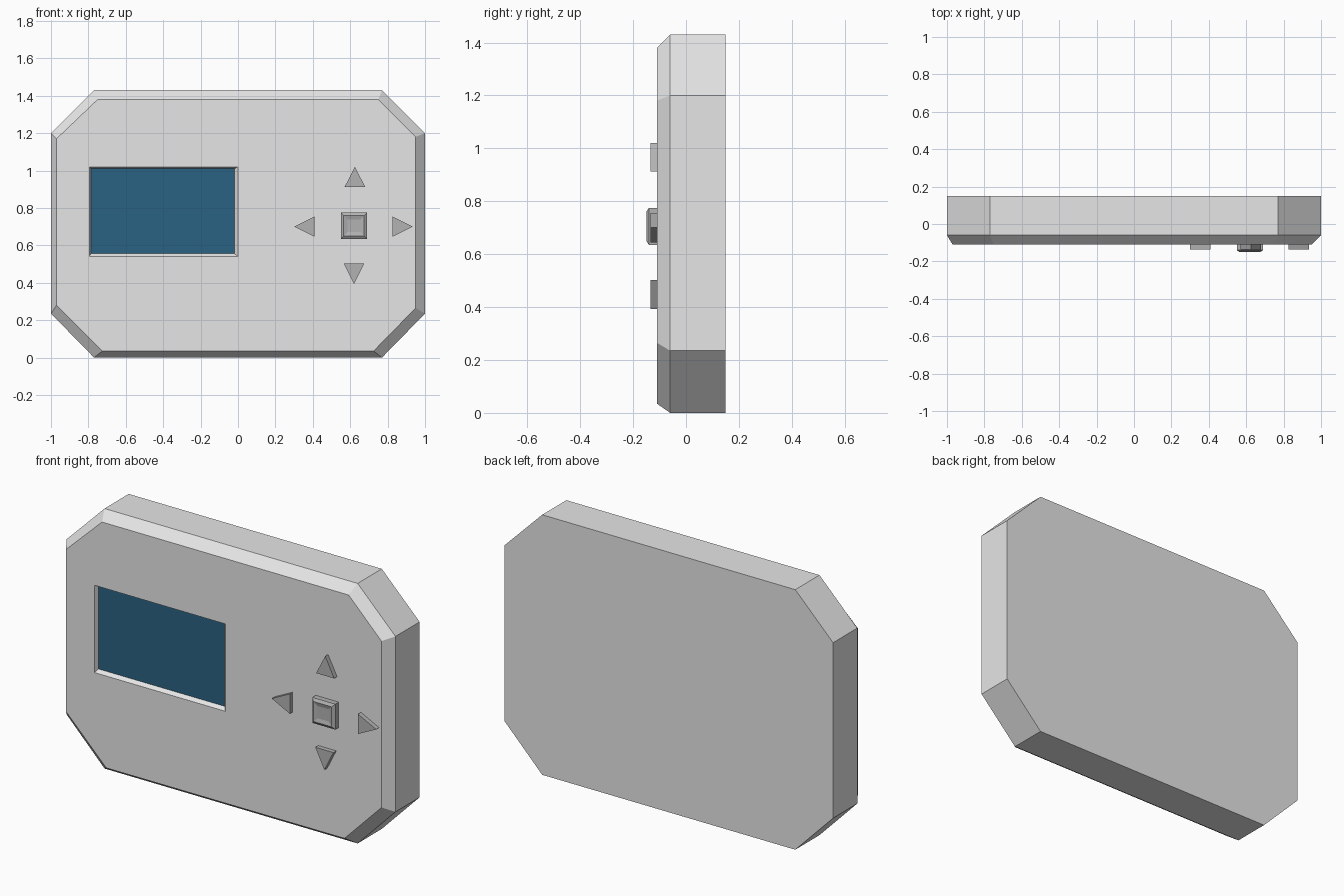
import bpy, bmesh

if "Cube" in bpy.data.objects:
    bpy.data.objects.remove(bpy.data.objects["Cube"])


def material(name, rgb):
    m = bpy.data.materials.new(name)
    m.diffuse_color = (*rgb, 1.0)
    m.use_nodes = True
    m.node_tree.nodes["Principled BSDF"].inputs["Base Color"].default_value = m.diffuse_color
    return m


BODY = material("light_grey", (0.79, 0.79, 0.79))
BUTTON = material("mid_grey", (0.45, 0.45, 0.45))
SCREEN = material("deep_blue", (0.023, 0.122, 0.223))


def finish(name, bm, mats):
    bmesh.ops.recalc_face_normals(bm, faces=bm.faces)
    mesh = bpy.data.meshes.new(name)
    bm.to_mesh(mesh)
    bm.free()
    for m in mats:
        mesh.materials.append(m)
    obj = bpy.data.objects.new(name, mesh)
    bpy.context.collection.objects.link(obj)
    return obj


def ring(bm, outline, y):
    return [bm.verts.new((x, y, z)) for x, z in outline]


def bridge(bm, a, b):
    n = len(a)
    for i in range(n):
        j = (i + 1) % n
        bm.faces.new((a[i], a[j], b[j], b[i]))


def rect(x0, x1, z0, z1):
    return [(x0, z1), (x1, z1), (x1, z0), (x0, z0)]


def square(r):
    return rect(0.62 - r, 0.62 + r, 0.705 - r, 0.705 + r)


def loft(name, rings, mat):
    bm = bmesh.new()
    loops = [ring(bm, o, y) for o, y in rings]
    for a, b in zip(loops, loops[1:]):
        bridge(bm, a, b)
    bm.faces.new(loops[0])
    bm.faces.new(loops[-1])
    return finish(name, bm, [mat])


# Housing: octagonal slab with bevelled front and a recessed screen
outer = [(-0.77, 1.43), (0.77, 1.43), (1, 1.2), (1, 0.235),
         (0.77, 0), (-0.77, 0), (-1, 0.235), (-1, 1.2)]
face = [(-0.75, 1.38), (0.75, 1.38), (0.95, 1.18), (0.95, 0.265),
        (0.725, 0.035), (-0.725, 0.035), (-0.97, 0.28), (-0.97, 1.17)]
bm = bmesh.new()
back = ring(bm, outer, 0.15)
rim = ring(bm, outer, -0.06)
f = ring(bm, face, -0.11)
bridge(bm, back, rim)
bridge(bm, rim, f)
bm.faces.new(back)
# front face split around the screen opening
h = ring(bm, rect(-0.795, 0.0, 0.54, 1.02), -0.11)
bm.faces.new((f[0], f[1], h[1], h[0]))
bm.faces.new((f[1], f[2], f[3], f[4], h[2], h[1]))
bm.faces.new((f[4], f[5], h[3], h[2]))
bm.faces.new((f[5], f[6], f[7], f[0], h[0], h[3]))
# sloped recess walls and screen
s = ring(bm, rect(-0.787, -0.018, 0.555, 1.01), -0.09)
bridge(bm, h, s)
bm.faces.new(s).material_index = 1
finish("housing_with_screen", bm, [BODY, SCREEN])

# Arrow buttons
arrows = {
    "up_button": [(0.57, 0.912), (0.68, 0.912), (0.625, 1.02)],
    "down_button": [(0.565, 0.503), (0.675, 0.503), (0.62, 0.393)],
    "left_button": [(0.30, 0.70), (0.41, 0.755), (0.41, 0.645)],
    "right_button": [(0.935, 0.70), (0.825, 0.755), (0.825, 0.645)],
}
for name, tri in arrows.items():
    loft(name, [(tri, -0.108), (tri, -0.135)], BUTTON)

# Centre button with chamfered edge and dished top
loft("centre_button", [(square(0.07), -0.108), (square(0.07), -0.14),
                       (square(0.055), -0.15), (square(0.034), -0.144)], BUTTON)
